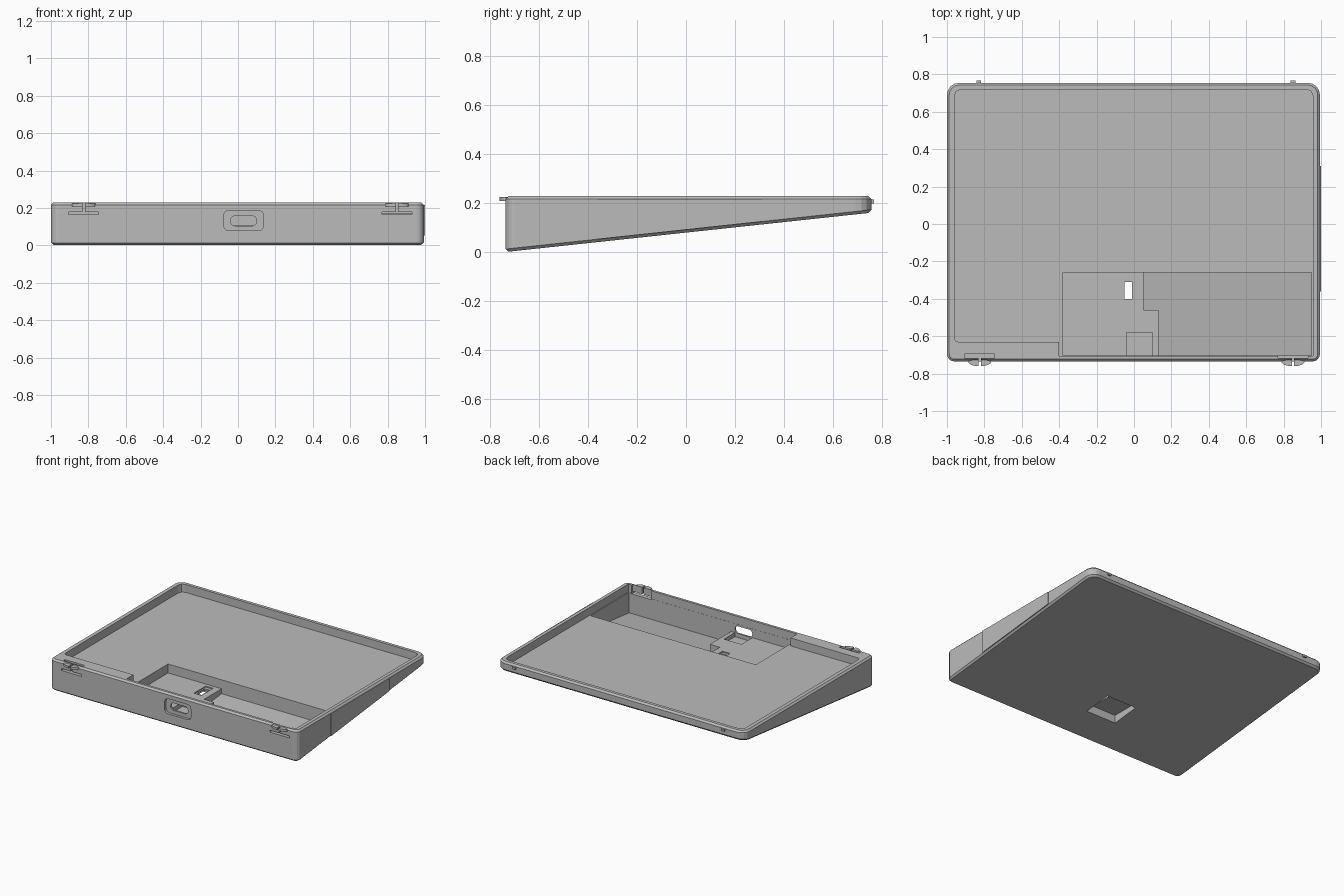
import bpy, bmesh
from math import cos, sin, pi

if "Cube" in bpy.data.objects:
    bpy.data.objects.remove(bpy.data.objects["Cube"])

grey = bpy.data.materials.new("plain grey")
grey.use_nodes = True
grey.diffuse_color = (0.5, 0.5, 0.5, 1)
grey.node_tree.nodes["Principled BSDF"].inputs["Base Color"].default_value = (0.5, 0.5, 0.5, 1)

TOP, SHELF, LEDGE = 0.228, 0.17, 0.105
X0, X1, Y0, Y1 = -1.0, 0.994, -0.735, 0.755


def slope(y):
    """Height of the tilted underside."""
    return 0.16 * (y - Y0) / (Y1 - Y0)


def loft(name, rings):
    """Closed solid through rings of equal point count."""
    bm = bmesh.new()
    loops = [[bm.verts.new(p) for p in ring] for ring in rings]
    n = len(loops[0])
    for a, b in zip(loops, loops[1:]):
        for i in range(n):
            j = (i + 1) % n
            bm.faces.new((a[i], a[j], b[j], b[i]))
    bm.faces.new(loops[0])
    bm.faces.new(loops[-1])
    bmesh.ops.recalc_face_normals(bm, faces=bm.faces)
    mesh = bpy.data.meshes.new(name)
    bm.to_mesh(mesh)
    bm.free()
    mesh.materials.append(grey)
    ob = bpy.data.objects.new(name, mesh)
    bpy.context.scene.collection.objects.link(ob)
    return ob


def rounded(a0, a1, b0, b1, radii, seg=4):
    """Rounded rectangle; radii are (low b, high b)."""
    lo, hi = radii
    corners = ((a0 + lo, b0 + lo, lo, 2), (a1 - lo, b0 + lo, lo, 3),
               (a1 - hi, b1 - hi, hi, 0), (a0 + hi, b1 - hi, hi, 1))
    return [(a + r * cos((q + k / seg) * pi / 2), b + r * sin((q + k / seg) * pi / 2))
            for a, b, r, q in corners for k in range(seg + 1)]


def prism(name, pts, bottom, top):
    """Vertical prism; bottom may be a number or a function of y."""
    low = bottom if callable(bottom) else lambda y: bottom
    return loft(name, [[(x, y, low(y)) for x, y in pts], [(x, y, top) for x, y in pts]])


def box(name, x0, x1, y0, y1, z0, z1):
    return prism(name, [(x0, y0), (x1, y0), (x1, y1), (x0, y1)], z0, z1)


# Wedge body with small chamfers round the top and the underside
def outline(d):
    return rounded(X0 + d, X1 - d, Y0 + d, Y1 - d, (0.04 - d, 0.065 - d))


c = 0.012
body = loft("tray_body", [
    [(x, y, slope(y)) for x, y in outline(c)],
    [(x, y, slope(y) + c) for x, y in outline(0)],
    [(x, y, TOP - c) for x, y in outline(0)],
    [(x, y, TOP) for x, y in outline(c)]])

cutters = []
UP = 0.4

# Shallow tray, its wide front left border, and the deep front compartment
cutters.append(prism("cut_tray", rounded(-0.96, 0.957, -0.63, 0.72, (0.02, 0.035), 2), SHELF, UP))
cutters.append(box("cut_tray_front", -0.4, 0.957, -0.705, -0.5, SHELF, UP))
cutters.append(box("cut_ledge", -0.38, 0.95, -0.704, -0.26, LEDGE, UP))
cutters.append(prism("cut_well", [(0.05, -0.26), (0.05, -0.46), (0.13, -0.46), (0.13, -0.704),
                                  (0.95, -0.704), (0.95, -0.26)],
                     lambda y: slope(y) + 0.018, UP))
cutters.append(box("cut_socket_seat", -0.04, 0.1, -0.704, -0.58, 0.075, UP))

# Switch window: recess from below, shallow seat and slot above
cutters.append(box("cut_under_recess", -0.24, 0.002, -0.48, -0.27, -0.1, 0.085))
cutters.append(box("cut_slot_seat", -0.06, 0.0, -0.42, -0.285, 0.097, UP))
cutters.append(box("cut_slot", -0.05, -0.012, -0.4, -0.31, 0.03, UP))

# Front socket opening: outer recess and through slot
for name, shape, y0, y1 in (
        ("cut_port_recess", rounded(-0.075, 0.135, 0.078, 0.187, (0.025, 0.025)), -0.8, -0.717),
        ("cut_port_slot", rounded(-0.04, 0.1, 0.104, 0.157, (0.024, 0.024)), -0.8, -0.68)):
    cutters.append(loft(name, [[(x, y, z) for x, z in shape] for y in (y0, y1)]))

# Spring latch slits in the front wall
LATCHES = (("right", -0.825), ("left", 0.85))
for side, x in LATCHES:
    cutters.append(box("cut_latch_gap", x - 0.08, x + 0.08, -0.8, -0.695, 0.164, 0.178))
    cutters.append(box("cut_latch_slit", x - 0.006, x + 0.006, -0.8, -0.695, 0.17, UP))
    cutters.append(box("cut_latch_pocket", x - 0.08, x + 0.08, -0.716, -0.695, 0.166, UP))

for cutter in cutters:
    cutter.hide_render = True
    mod = body.modifiers.new(cutter.name, 'BOOLEAN')
    mod.operation = 'DIFFERENCE'
    mod.solver = 'EXACT'
    mod.object = cutter

# Bake the cuts and drop the cutters
bpy.context.view_layer.update()
graph = bpy.context.evaluated_depsgraph_get()
baked = bpy.data.meshes.new_from_object(body.evaluated_get(graph))
body.modifiers.clear()
body.data = baked
for cutter in cutters:
    bpy.data.objects.remove(cutter)

# Latch lips: a curved lip in two halves on each front latch
for side, x in LATCHES:
    for half, s in (("inner", -1), ("outer", 1)):
        arc = [(x + s * (0.006 + 0.056 * sin(k * pi / 12)), -0.734 - 0.026 * cos(k * pi / 12))
               for k in range(7)]
        prism(f"{side}_latch_lip_{half}", arc + [(x + s * 0.006, -0.72)], 0.208, 0.224)

# Rear catches
for side, x in (("right", -0.83), ("left", 0.85)):
    box(f"{side}_rear_catch", x - 0.013, x + 0.013, 0.74, 0.766, 0.198, 0.214)

# Slim raised panel on the left side wall
prism("left_side_panel", [(0.98, -0.36), (1.0, -0.36), (1.0, 0.31), (0.98, 0.31)],
      lambda y: slope(y) + c, TOP - c)
